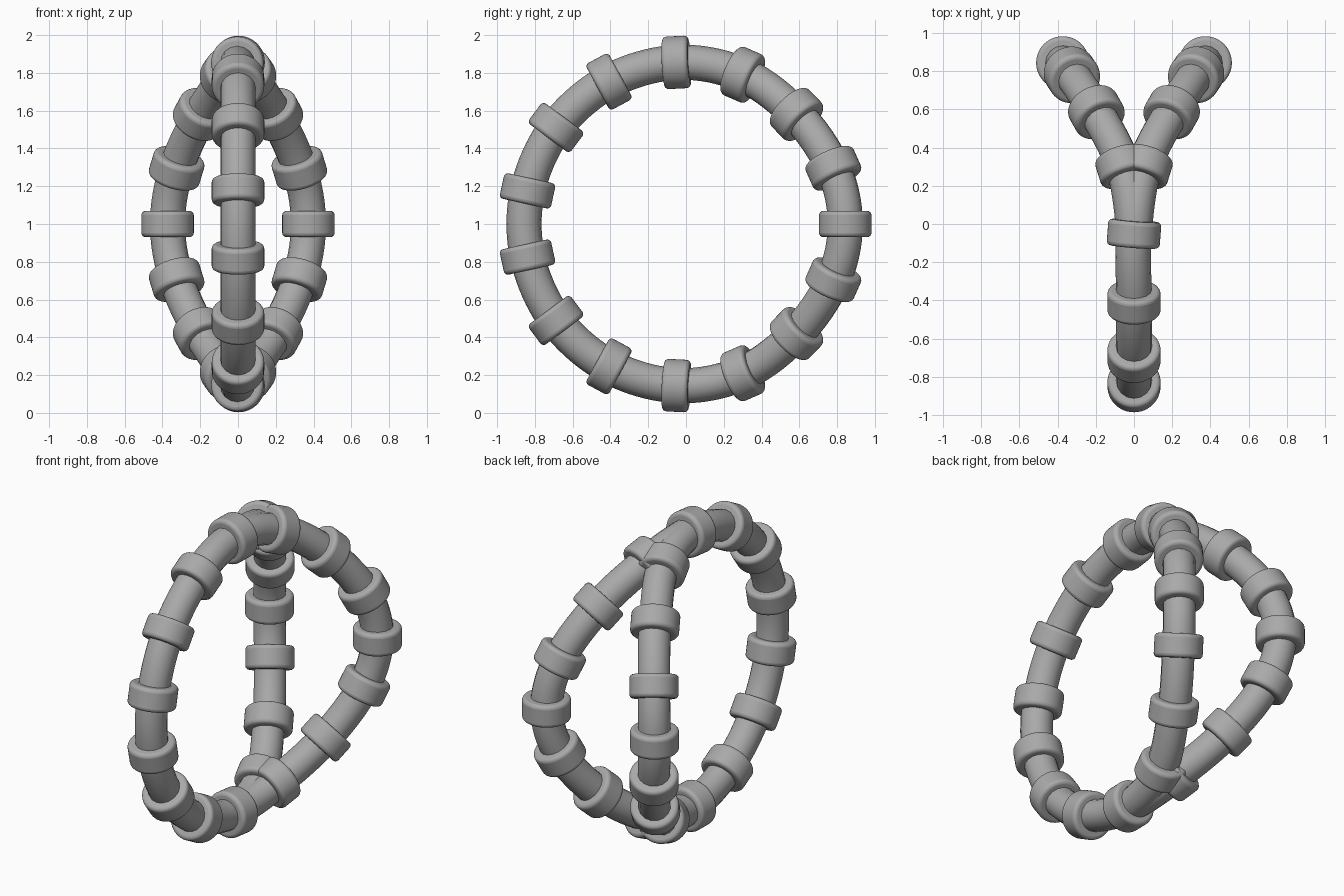
import bpy
import math
from mathutils import Vector

cube = bpy.data.objects.get("Cube")
if cube:
    bpy.data.objects.remove(cube, do_unlink=True)

TUBE_R, COLLAR_R, COLLAR_H = 0.093, 0.139, 0.138
RING_R, STEPS = 0.857, 10

grey = bpy.data.materials.new("plain grey")
grey.use_nodes = True
colour = (0.4, 0.4, 0.4, 1)
grey.diffuse_color = colour
grey.node_tree.nodes["Principled BSDF"].inputs["Base Color"].default_value = colour


def mirrored(points):
    """Continue an upper half with its reflection below mid height."""
    return [Vector((x, y, -z)) for x, y, z in reversed(points) if z > 0.001]


# Collar centres: circular front arc, then the back arm bowing outwards
front = []
for deg in (3.4, 28.4, 53.4, 78.2):
    a = math.radians(deg)
    front.append(Vector((0, -RING_R * math.sin(a), RING_R * math.cos(a))))
front += mirrored(front)
back = [Vector(p) for p in ((0.055, 0.30, 0.79), (0.197, 0.585, 0.58),
                            (0.325, 0.78, 0.295), (0.373, 0.843, 0))]
back += mirrored(back)
loop = front + back[::-1]
count = len(loop)


def tangent(i):
    return (loop[(i + 1) % count] - loop[i - 1]) / 2


def sample(start, end):
    """Smooth path through the loop points from start to end."""
    path = []
    for i in range(start, end):
        a, b = loop[i % count], loop[(i + 1) % count]
        ta, tb = tangent(i % count), tangent((i + 1) % count)
        for s in range(STEPS):
            t = s / STEPS
            path.append(a * (2*t**3 - 3*t**2 + 1) + ta * (t**3 - 2*t**2 + t)
                        + b * (3*t**2 - 2*t**3) + tb * (t**3 - t**2))
    path.append(loop[end % count].copy())
    return path


def place(p, side):
    return Vector((p.x * side, p.y, p.z + 1))


def tube(name, path, side=1):
    curve = bpy.data.curves.new(name, "CURVE")
    curve.dimensions = "3D"
    curve.bevel_depth = TUBE_R
    curve.bevel_resolution = 6
    spline = curve.splines.new("POLY")
    spline.points.add(len(path) - 1)
    for point, p in zip(spline.points, path):
        point.co = (*place(p, side), 1)
    spline.use_smooth = True
    curve.materials.append(grey)
    obj = bpy.data.objects.new(name, curve)
    bpy.context.collection.objects.link(obj)
    bpy.ops.object.select_all(action="DESELECT")
    obj.select_set(True)
    bpy.context.view_layer.objects.active = obj
    bpy.ops.object.convert(target="MESH")


def collar(name, i, side=1):
    direction = tangent(i)
    direction.x *= side
    bpy.ops.mesh.primitive_cylinder_add(vertices=48, radius=COLLAR_R, depth=COLLAR_H,
                                        location=place(loop[i], side))
    obj = bpy.context.object
    obj.name = name
    obj.rotation_euler = direction.to_track_quat("Z", "Y").to_euler()
    obj.data.materials.append(grey)
    bevel = obj.modifiers.new("rounded rims", "BEVEL")
    bevel.width = 0.022
    bevel.segments = 4
    bevel.limit_method = "ANGLE"
    bpy.ops.object.shade_smooth_by_angle()


# Front arc and its collars
n_front = len(front)
tube("front_tube", sample(0, n_front - 1))
for i in range(n_front):
    collar(f"front_collar_{i + 1}", i)

# Two back arms and their collars
for side, label in ((1, "left"), (-1, "right")):
    tube(f"back_{label}_tube", sample(n_front - 1, count), side)
    for i in range(n_front, count):
        collar(f"back_{label}_collar_{i - n_front + 1}", i, side)
